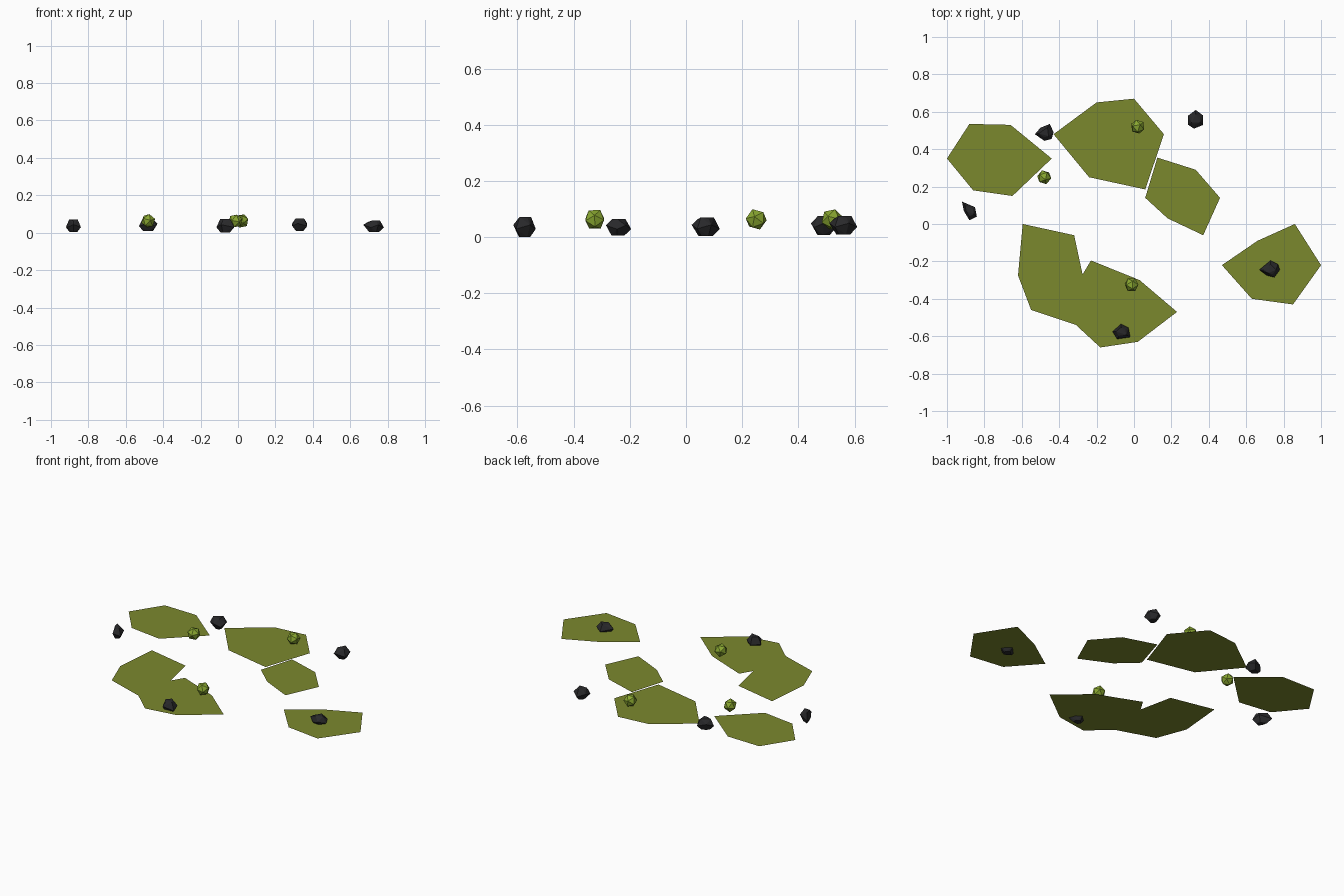
import bpy
import bmesh
from math import radians
from mathutils import Matrix, Vector, Euler

default_cube = bpy.data.objects.get("Cube")
if default_cube:
    bpy.data.objects.remove(default_cube, do_unlink=True)

CM = 0.01          # outlines below are given in hundredths of a unit
GROUND = 0.023     # height of the flat grass patches


def make_material(name, colour):
    material = bpy.data.materials.new(name)
    material.use_nodes = True
    material.diffuse_color = (*colour, 1.0)
    shader = material.node_tree.nodes["Principled BSDF"]
    shader.inputs["Base Color"].default_value = (*colour, 1.0)
    shader.inputs["Roughness"].default_value = 0.9
    return material


def finish(bm, name, material):
    """Turn the bmesh into a flat-shaded object with one material."""
    mesh = bpy.data.meshes.new(name)
    bm.to_mesh(mesh)
    bm.free()
    mesh.materials.append(material)
    obj = bpy.data.objects.new(name, mesh)
    bpy.context.collection.objects.link(obj)
    return obj


def make_patch(name, outline):
    """Flat sheet of grass, its normal facing up."""
    bm = bmesh.new()
    face = bm.faces.new([bm.verts.new((x * CM, y * CM, GROUND)) for x, y in outline])
    face.normal_update()
    if face.normal.z < 0:
        face.normal_flip()
    finish(bm, name, grass)


def make_rock(name, centre, bottom, top, outline):
    """Faceted stone: widest at the outline, tapering to a small top and base."""
    bm = bmesh.new()
    middle = bottom + (top - bottom) * 0.5
    for index, (x, y) in enumerate(outline):
        tilt = 0.007 if index % 2 else -0.007
        for scale, z in ((0.5, bottom), (1.0, middle + tilt), (0.58, top - abs(tilt) * (index % 2))):
            bm.verts.new((centre[0] + x * CM * scale, centre[1] + y * CM * scale, z))
    hull = bmesh.ops.convex_hull(bm, input=bm.verts)
    loose = [v for v in hull["geom_interior"] if isinstance(v, bmesh.types.BMVert)]
    bmesh.ops.delete(bm, geom=loose, context="VERTS")
    bmesh.ops.recalc_face_normals(bm, faces=bm.faces)
    finish(bm, name, stone)


def make_bush(name, x, y, turn):
    """Low-poly round tuft."""
    bm = bmesh.new()
    spin = Euler([radians(angle) for angle in turn]).to_matrix().to_4x4()
    place = Matrix.Translation(Vector((x, y, 0.063)))
    bmesh.ops.create_icosphere(bm, subdivisions=1, radius=0.039, matrix=place @ spin)
    finish(bm, name, leaf)


grass = make_material("olive grass", (0.198, 0.246, 0.027))
leaf = make_material("bright leaf green", (0.25, 0.385, 0.03))
stone = make_material("charcoal stone", (0.022, 0.022, 0.024))

# Grass patches
make_patch("grass_patch_back_right",
           [(-88, 53.5), (-66, 53), (-44, 35), (-65, 15), (-86, 18), (-100, 35)])
make_patch("grass_patch_back",
           [(-20, 65), (0, 67), (16, 48), (6, 18.5), (-24, 25), (-43, 48)])
make_patch("grass_patch_middle",
           [(12.5, 35.5), (33, 29), (46, 14), (37, -6), (18, 3), (6, 14)])
make_patch("grass_patch_left",
           [(86, 0), (100, -22), (85, -43), (63, -40), (47, -22), (66, -9)])
make_patch("grass_patch_front",
           [(-59.5, 0), (-32, -6), (-27.5, -27), (-23, -19.5), (3, -30), (23, -47),
            (2, -63), (-18, -66), (-31, -54), (-55, -46), (-62, -27.5)])

# Rocks
make_rock("rock_back_right", (-0.48, 0.49), 0.008, 0.075,
          [(3, 4.5), (5, 0), (4, -3.5), (0, -4.5), (-5, -1), (-2, 2.5)])
make_rock("rock_back_left", (0.33, 0.56), 0.01, 0.075,
          [(0, 5), (4, 2), (4, -3), (-1, -5), (-4, -3), (-4, 2)])
make_rock("rock_right", (-0.88, 0.07), 0.003, 0.07,
          [(-4, 5), (3, 2), (4, -3), (0, -5), (-3, 0)])
make_rock("rock_front", (-0.07, -0.575), 0, 0.072,
          [(0, 4), (4, 2), (5, -3), (-2, -4), (-4.5, 0)])
make_rock("rock_left", (0.73, -0.245), 0.005, 0.065,
          [(0, 5), (4, 3), (5, 0), (2, -4), (-2, -3), (-6, 0)])

# Bushes
make_bush("bush_right", -0.48, 0.25, (20, 10, 0))
make_bush("bush_back", 0.02, 0.52, (0, 25, 40))
make_bush("bush_front", -0.013, -0.325, (35, 0, 15))
